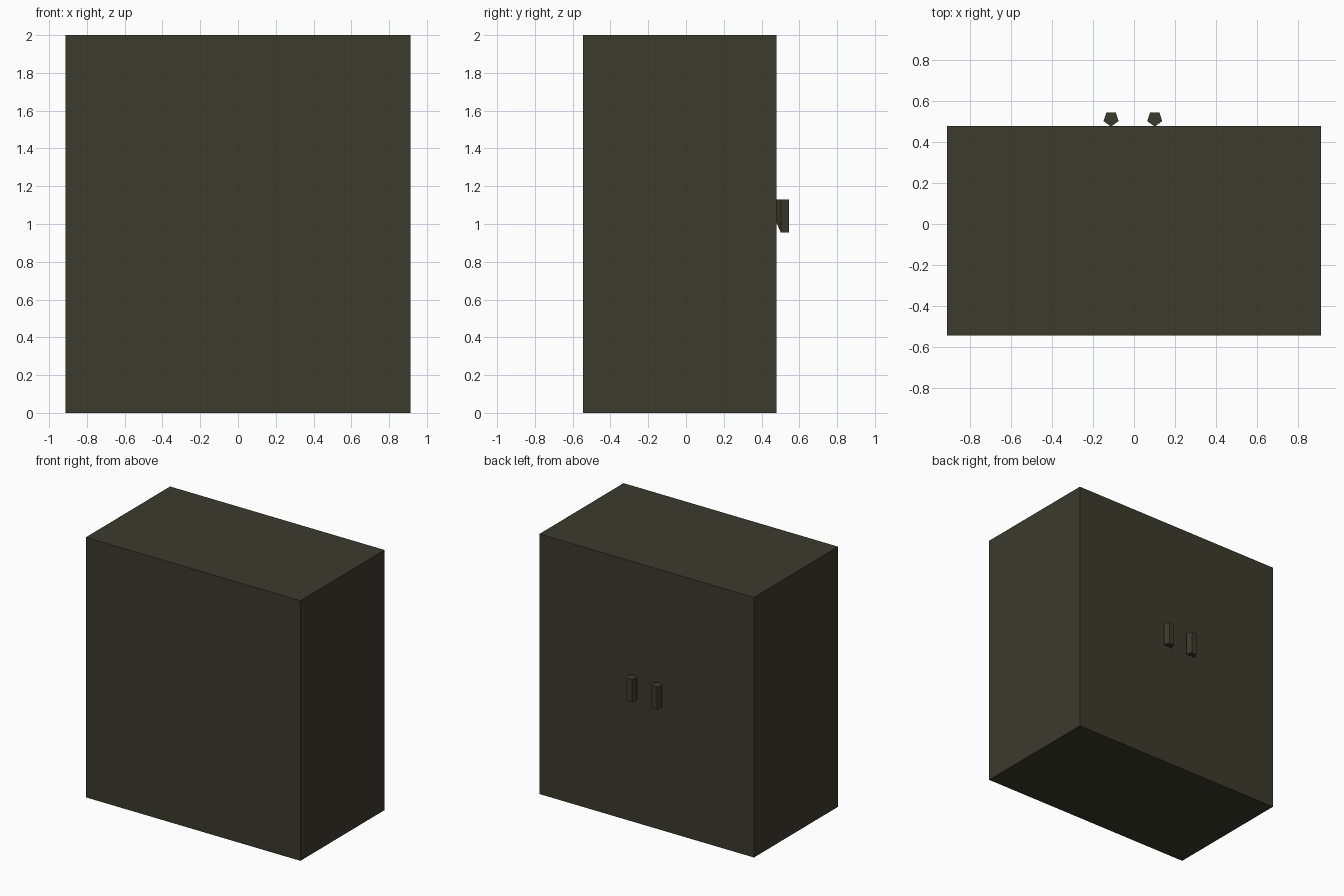
import bpy, bmesh, math

if "Cube" in bpy.data.objects:
    bpy.data.objects.remove(bpy.data.objects["Cube"])

olive = bpy.data.materials.new("dark_olive")
olive.diffuse_color = (0.045, 0.043, 0.027, 1)
olive.use_nodes = True
olive.node_tree.nodes["Principled BSDF"].inputs["Base Color"].default_value = olive.diffuse_color


def finish(name, bm):
    bmesh.ops.recalc_face_normals(bm, faces=bm.faces)
    mesh = bpy.data.meshes.new(name)
    bm.to_mesh(mesh)
    bm.free()
    mesh.materials.append(olive)
    obj = bpy.data.objects.new(name, mesh)
    bpy.context.collection.objects.link(obj)
    return obj


# Plain cabinet body
X, Y0, Y1, H = 0.913, -0.545, 0.478, 2.0
bm = bmesh.new()
bmesh.ops.create_cube(bm, size=1)
for v in bm.verts:
    v.co = (v.co.x * 2 * X, Y0 if v.co.y < 0 else Y1, (v.co.z + 0.5) * H)
finish("cabinet_body", bm)


# Five-sided handles, inner edge cut short at the bottom
def handle(name, x, y=0.514, r=0.0385, z0=0.955, z1=1.13, inner_z=1.015):
    bm = bmesh.new()
    rings = []
    for z in (z0, z1):
        ring = []
        for i in range(5):
            a = -math.pi / 2 + i * math.tau / 5
            zz = inner_z if (i == 0 and z == z0) else z
            ring.append(bm.verts.new((x + r * math.cos(a), y + r * math.sin(a), zz)))
        rings.append(ring)
    low, top = rings
    bm.faces.new(top)
    bm.faces.new(low[1:])                       # flat underside
    bm.faces.new((low[0], low[1], low[4]))      # sloped underside
    for i in range(5):
        j = (i + 1) % 5
        bm.faces.new((low[i], low[j], top[j], top[i]))
    finish(name, bm)


handle("left_handle", -0.112)
handle("right_handle", 0.101)
